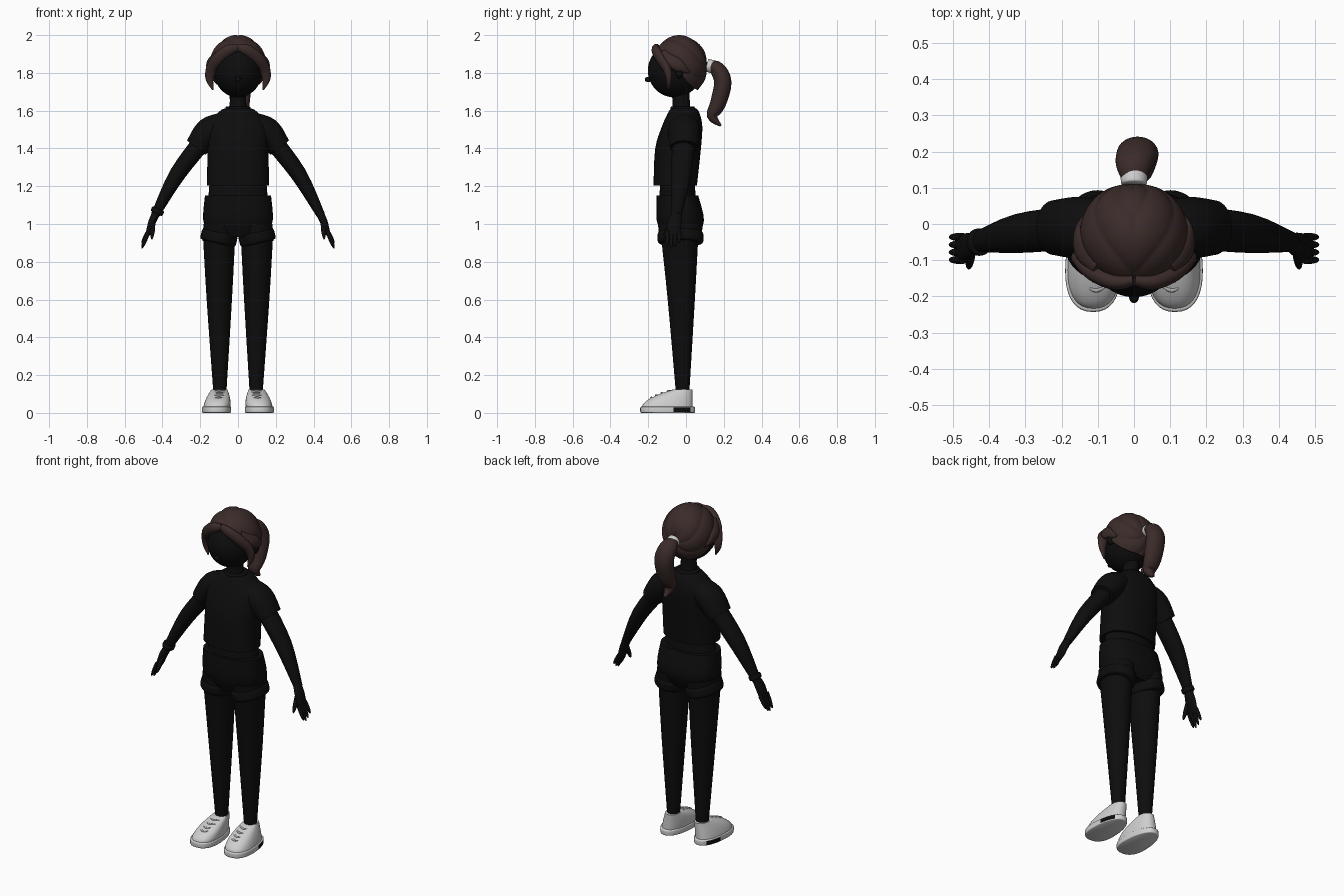
import bpy, bmesh
from math import sin, cos, pi, radians, copysign
from mathutils import Vector

if "Cube" in bpy.data.objects:
    bpy.data.objects.remove(bpy.data.objects["Cube"])


def material(name, *colour):
    mat = bpy.data.materials.new(name)
    mat.diffuse_color = (*colour, 1)
    mat.use_nodes = True
    mat.node_tree.nodes["Principled BSDF"].inputs["Base Color"].default_value = (*colour, 1)
    return mat


BLACK = material("black", .004, .004, .004)
BROWN = material("dark brown hair", .042, .024, .022)
WHITE = material("shoe white", .62, .62, .62)
GREY = material("lace grey", .4, .4, .4)
SEGMENTS = 40


def finish(name, mat, bm):
    bmesh.ops.recalc_face_normals(bm, faces=bm.faces)
    mesh = bpy.data.meshes.new(name)
    bm.to_mesh(mesh)
    bm.free()
    mesh.materials.append(mat)
    for face in mesh.polygons:
        face.use_smooth = True
    mesh.set_sharp_from_angle(angle=radians(45))
    obj = bpy.data.objects.new(name, mesh)
    bpy.context.collection.objects.link(obj)
    return obj


def bridge(bm, rings):
    """Join successive closed rings of vertices and cap the first one."""
    count = len(rings[0])
    for low, high in zip(rings, rings[1:]):
        for k in range(count):
            after = (k + 1) % count
            bm.faces.new((low[k], low[after], high[after], high[k]))
    bm.faces.new(rings[0])


def smooth_path(sections, steps=4):
    """Catmull-Rom interpolation of (x, y, z, width, depth) sections."""
    knots = [Vector(s) for s in sections]
    knots = [knots[0], *knots, knots[-1]]
    path = []
    for a, b, c, d in zip(knots, knots[1:], knots[2:], knots[3:]):
        for i in range(steps):
            t = i / steps
            path.append(b + ((c - a) * t + (a * 2 - b * 5 + c * 4 - d) * t * t
                             + (b * 3 - a - c * 3 + d) * t ** 3) / 2)
    return path + [knots[-1]]


def loft(name, mat, sections, side=1, flat=False, power=1, taper=0):
    """Skin oval rings along a path; flat keeps every ring horizontal."""
    path = smooth_path(sections)
    centres = [Vector(s[:3]) for s in path]
    bm = bmesh.new()
    rings = []
    for i, section in enumerate(path):
        along = Vector((0, 0, 1))
        if not flat:
            along = (centres[min(i + 1, len(path) - 1)] - centres[max(i - 1, 0)]).normalized()
        across = Vector((0, 1, 0)).cross(along).normalized()
        outward = along.cross(across)
        ring = []
        for k in range(SEGMENTS):
            angle = 2 * pi * k / SEGMENTS
            u, v = (copysign(abs(f) ** power, f) for f in (cos(angle), sin(angle)))
            point = (centres[i] + across * section[3] * u * (1 - taper * v)
                     + outward * section[4] * v)
            ring.append(bm.verts.new((point.x * side, point.y, point.z)))
        rings.append(ring)
    bridge(bm, rings)
    bm.faces.new(rings[-1])
    return finish(name, mat, bm)


def strand(name, mat, points, width, depth, side=1):
    """A lock that swells in the middle and ends in a point."""
    last = len(points) - 1
    swell = [max(.05, sin(pi * (.15 + .85 * i / last))) ** .7 for i in range(last + 1)]
    return loft(name, mat, [(*p, width * s, depth * s) for p, s in zip(points, swell)], side)


def band(name, mat, centre, axis, half, width, depth, bevel=.15, side=1, **shape):
    """A short belt with bevelled rims around an axis."""
    axis = Vector(axis).normalized() * half
    sections = []
    for t, trim in ((-1, bevel), (-.7, 0), (.7, 0), (1, bevel)):
        sections.append((*(Vector(centre) + axis * t), width * (1 - trim), depth * (1 - trim)))
    return loft(name, mat, sections, side, **shape)


def finger(name, start, tip, radius, side):
    sections = []
    for t in (0, .5, .85, 1):
        r = radius * (1 - .8 * t ** 5)
        sections.append((*Vector(start).lerp(Vector(tip), t), r, r))
    return loft(name, BLACK, sections, side)


def ball(name, mat, centre, radii):
    bm = bmesh.new()
    bmesh.ops.create_uvsphere(bm, u_segments=SEGMENTS, v_segments=24, radius=1)
    for vert in bm.verts:
        vert.co = Vector(c + r * k for c, r, k in zip(centre, radii, vert.co))
    return finish(name, mat, bm)


def hair_cap(rows=44, columns=120):
    """Half shell whose ridged locks sweep from the parting back to the tie."""
    bm = bmesh.new()
    rings = []
    for j in range(rows + 1):
        ring = []
        for k in range(columns):
            turn = 2 * pi * k / columns
            reach = radians(100 + 50 * cos(turn)) * max(j, .3) / rows
            from_top = min(turn, 2 * pi - turn)
            ridge = abs(sin(3.5 * from_top + 2.6 * reach)) ** .6 * min(1, 2 * reach)
            parting = min(1, from_top * 8)
            size = .945 + .045 * ridge + .012 * parting
            ring.append(bm.verts.new((.152 * size * sin(reach) * sin(turn),
                                      .15 * size * cos(reach) - .034,
                                      .166 * size * sin(reach) * cos(turn) + 1.835)))
        rings.append(ring)
    bridge(bm, rings)
    cap = finish("hair_cap", BROWN, bm)
    shell = cap.modifiers.new("thickness", "SOLIDIFY")
    shell.thickness = .02
    shell.offset = -1


# Head and hair
ball("head", BLACK, (0, -.06, 1.812), (.128, .142, .142))
ball("nose", BLACK, (0, -.2, 1.765), (.014, .018, .014))
loft("neck", BLACK, [(0, -.025, 1.56, .07, .06), (0, -.025, 1.63, .045, .046),
                     (0, -.03, 1.74, .043, .05)], flat=True)
hair_cap()
strand("ponytail", BROWN, [(0, .12, 1.84), (0, .165, 1.82), (.01, .195, 1.75),
                           (.01, .17, 1.64), (.01, .14, 1.57), (.015, .185, 1.52)], .057, .046)
band("hair_tie", WHITE, (0, .128, 1.836), (0, 1, -.3), .02, .036, .034)

# Shirt, midriff and shorts
loft("shirt", BLACK, [(0, -.057, 1.205, .165, .115), (0, -.042, 1.4, .161, .121),
                      (0, -.02, 1.52, .162, .106), (0, -.012, 1.595, .1, .08),
                      (0, -.015, 1.615, .06, .06)], flat=True, power=.85)
band("collar", BLACK, (0, -.018, 1.61), (0, 0, 1), .013, .066, .064)
loft("midriff", BLACK, [(0, -.045, 1.1, .16, .1), (0, -.045, 1.23, .15, .09)], flat=True)
loft("shorts", BLACK, [(0, -.045, 1.15, .175, .11), (0, -.03, 1.02, .184, .125),
                       (0, -.03, .93, .15, .09)], flat=True, power=.8)


def shoe_section(t):
    """Shoe outline from sole (t = 0) to ankle (t = 1): the toe slopes back."""
    toe, heel = .17 * t * t - .235, .035
    return (.113 - .015 * t, (toe + heel) / 2, .025 + .1 * t,
            .07 - .03 * t * t, (heel - toe) / 2)


for side, label in ((1, "left_"), (-1, "right_")):
    # Ear and the locks that frame the face
    ball(label + "ear", BLACK, (.138 * side, -.035, 1.805), (.022, .022, .034))
    strand(label + "fringe", BROWN, [(0, -.155, 1.935), (.05, -.16, 1.92), (.105, -.135, 1.875),
                                     (.14, -.1, 1.82), (.15, -.09, 1.765), (.132, -.095, 1.71)],
           .033, .025, side)
    strand(label + "side_lock", BROWN, [(.1, -.12, 1.91), (.14, -.07, 1.865), (.15, -.03, 1.83),
                                        (.14, .02, 1.8)], .02, .035, side)

    # Sleeve, arm and hand
    loft(label + "sleeve", BLACK, [(.07, -.01, 1.545, .05, .07), (.15, -.01, 1.49, .077, .085),
                                   (.222, -.01, 1.404, .061, .075)], side)
    loft(label + "arm", BLACK, [(.17, -.01, 1.46, .05, .06), (.32, -.026, 1.265, .043, .054),
                                (.437, -.05, 1.05, .023, .027)], side)
    loft(label + "palm", BLACK, [(.432, -.05, 1.06, .021, .026), (.455, -.06, 1.01, .02, .036),
                                 (.48, -.068, .94, .011, .038)], side)
    for i, tip in enumerate((.9, .88, .87, .88)):
        y = -.036 - .021 * i
        finger(f"{label}finger_{i + 1}", (.472, y, .965), (.509, y, tip), .011, side)
    finger(label + "thumb", (.45, -.075, 1.01), (.456, -.123, .92), .013, side)

    # Shorts leg with its turned-up cuff, then the leg
    loft(label + "shorts_leg", BLACK, [(.098, -.03, 1, .085, .118), (.1, -.03, .91, .087, .112)],
         side, flat=True)
    band(label + "cuff", BLACK, (.101, -.029, .928), (.25, 0, -1), .032, .095, .12, side=side)
    loft(label + "leg", BLACK, [(.1, -.034, .95, .086, .1), (.099, -.025, .6, .067, .072),
                                (.096, -.018, .1, .034, .035)], side, flat=True)

    # Shoe, laces, and a sole with a dark patch on its outer side
    loft(label + "shoe", WHITE, [shoe_section(i / 5) for i in range(6)], side,
         flat=True, power=.85, taper=.15)
    for i in range(4):
        x, middle, z = shoe_section(.55 + .12 * i)[:3]
        front = 2 * middle - .035
        strand(f"{label}lace_{i + 1}", GREY, [(x + s * .03, front + .015 * s * s, z)
                                              for s in (-1, 0, 1)], .006, .006, side)
    sole = band(label + "sole", WHITE, (.113, -.097, .0165), (0, 0, 1), .0165, .075, .145,
                bevel=.04, side=side, power=.85, taper=.15)
    sole.data.materials.append(BLACK)
    for face in sole.data.polygons:
        x, y, z = face.center
        if x * side > .12 and -.08 < y < .025 and .005 < z < .027:
            face.material_index = 1

# Wrist band
band("wrist_band", BLACK, (.427, -.05, 1.068), (.45, 0, -.9), .014, .034, .037, side=-1)
